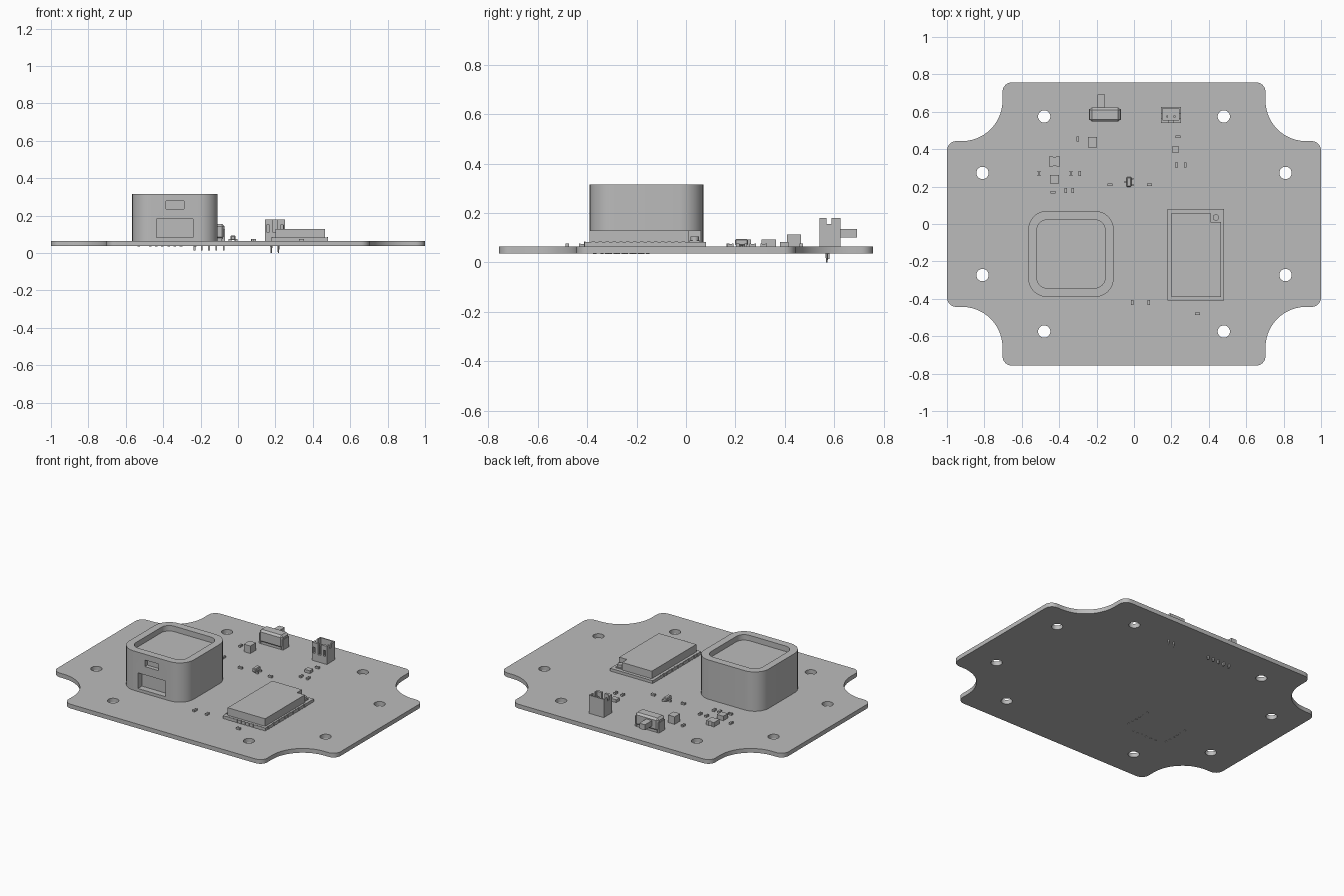
import bpy, bmesh, math
from mathutils import Vector

cube = bpy.data.objects.get("Cube")
if cube:
    bpy.data.objects.remove(cube, do_unlink=True)

grey = bpy.data.materials.new("plain grey")
grey.use_nodes = True
grey.diffuse_color = (0.5, 0.5, 0.5, 1)
grey.node_tree.nodes["Principled BSDF"].inputs["Base Color"].default_value = (0.5, 0.5, 0.5, 1)

TOP, BOTTOM = 0.064, 0.037


def finish(name, bm):
    bmesh.ops.recalc_face_normals(bm, faces=bm.faces)
    mesh = bpy.data.meshes.new(name)
    bm.to_mesh(mesh)
    bm.free()
    mesh.materials.append(grey)
    obj = bpy.data.objects.new(name, mesh)
    bpy.context.collection.objects.link(obj)
    return obj


def add_prism(bm, pts, z0, z1):
    face = bm.faces.new([bm.verts.new((x, y, z0)) for x, y in pts])
    new = bmesh.ops.extrude_face_region(bm, geom=[face])["geom"]
    bmesh.ops.translate(bm, vec=(0, 0, z1 - z0),
                        verts=[v for v in new if isinstance(v, bmesh.types.BMVert)])


def prisms(name, shapes, z0, z1):
    bm = bmesh.new()
    for pts in shapes:
        add_prism(bm, pts, z0, z1)
    return finish(name, bm)


def arc(cx, cy, r, a0, a1, n=8):
    angles = [math.radians(a0 + (a1 - a0) * i / n) for i in range(n + 1)]
    return [(cx + r * math.cos(a), cy + r * math.sin(a)) for a in angles]


def circle(x, y, r, n=24):
    return arc(x, y, r, 0, 360, n)[:-1]


def rect(cx, cy, w, d):
    return [(cx + sx * w / 2, cy + sy * d / 2)
            for sx, sy in ((-1, -1), (1, -1), (1, 1), (-1, 1))]


def rounded(cx, cy, w, d, r):
    pts = []
    for i, (sx, sy) in enumerate(((1, 1), (-1, 1), (-1, -1), (1, -1))):
        pts += arc(cx + sx * (w / 2 - r), cy + sy * (d / 2 - r), r, 90 * i, 90 * i + 90)
    return pts


def box(name, x, y, w, d, z0, z1, bevel=0):
    obj = prisms(name, [rect(x, y, w, d)], z0, z1)
    if bevel:
        mod = obj.modifiers.new("bevel", 'BEVEL')
        mod.width = bevel
        mod.segments = 1
    return obj


def activate(obj):
    bpy.ops.object.select_all(action='DESELECT')
    obj.select_set(True)
    bpy.context.view_layer.objects.active = obj


def cut(obj, *cutters):
    activate(obj)
    for cutter in cutters:
        cutter.hide_render = True
        mod = obj.modifiers.new("cut", 'BOOLEAN')
        mod.operation = 'DIFFERENCE'
        mod.solver = 'EXACT'
        mod.object = cutter
        bpy.ops.object.modifier_apply(modifier=mod.name)
        bpy.data.objects.remove(cutter, do_unlink=True)


def smooth(obj):
    activate(obj)
    bpy.ops.object.shade_smooth_by_angle(angle=math.radians(30))


# Circuit board: one quarter of the outline, mirrored around
quarter = (arc(0.95, 0.393, 0.05, 0, 90) + arc(0.92, 0.66, 0.217, 270, 180, 14)
           + arc(0.653, 0.707, 0.05, 0, 90))
outline = (quarter + [(-x, y) for x, y in reversed(quarter)]
           + [(-x, -y) for x, y in quarter] + [(x, -y) for x, y in reversed(quarter)])
board = prisms("circuit_board", [outline], BOTTOM, TOP)
holes = [circle(sx * x, sy * y, 0.033) for x, y in ((0.48, 0.575), (0.81, 0.273))
         for sx in (-1, 1) for sy in (-1, 1)]
cut(board, prisms("screw_holes", holes, 0, 0.1))
smooth(board)

# Sensor housing with a sunken top and two front openings
HX, HY = -0.337, -0.16
housing = prisms("sensor_housing", [rounded(HX, HY, 0.457, 0.46, 0.1)], TOP, 0.315)
cut(housing,
    prisms("top_recess", [rounded(HX, HY, 0.365, 0.365, 0.055)], 0.28, 0.4),
    box("large_opening", HX, -0.39, 0.195, 0.08, 0.083, 0.183),
    box("small_opening", HX, -0.39, 0.095, 0.05, 0.236, 0.278))
smooth(housing)

# Solder points of the sensor under the board, on three sides
pads = []
for i in range(6):
    t = i * 0.033
    pads += [circle(-0.23, -0.32 + t, 0.007, 8), circle(-0.53, -0.34 + t, 0.007, 8),
             circle(-0.47 + t, -0.37, 0.007, 8)]
prisms("sensor_solder_points", pads, BOTTOM - 0.002, BOTTOM + 0.002)

# Radio module: base plate, notched shield, edge contacts, aerial socket
box("module_base", 0.33, -0.165, 0.30, 0.49, TOP, 0.082)
shield = [(0.2, -0.39), (0.465, -0.39), (0.465, 0.01), (0.41, 0.01), (0.41, 0.06), (0.2, 0.06)]
prisms("module_shield", [shield], 0.082, 0.13)
contacts = [rect(0.33 + s * 0.149, -0.375 + i * 0.028, 0.006, 0.014)
            for s in (-1, 1) for i in range(14)]
contacts += [rect(0.22 + i * 0.028, -0.409, 0.014, 0.006) for i in range(9)]
prisms("module_contacts", contacts, TOP, 0.085)
box("aerial_socket_base", 0.438, 0.035, 0.042, 0.042, 0.082, 0.088)
smooth(prisms("aerial_socket", [circle(0.438, 0.035, 0.017, 16)], 0.086, 0.104))

# Slide switch with end tabs, lever and pins
SX, SY = -0.155, 0.585
box("switch_body", SX, SY, 0.165, 0.075, 0.075, 0.155, 0.012)
for s in (-1, 1):
    box("switch_end_tab", SX + s * 0.079, SY, 0.012, 0.06, TOP, 0.13)
box("switch_foot", SX, SY, 0.14, 0.06, TOP, 0.08)
box("switch_lever", -0.175, 0.655, 0.04, 0.075, 0.10, 0.135)
prisms("switch_pins", [rect(SX + i * 0.039, 0.575, 0.009, 0.012) for i in range(-2, 3)],
       0.014, TOP)

# Upright cable socket with open top, slots and two pins
CX, CY = 0.197, 0.582
socket = box("cable_socket", CX, CY, 0.106, 0.085, TOP, 0.18)
cut(socket,
    box("cavity", CX, CY + 0.004, 0.088, 0.062, 0.085, 0.25),
    box("middle_slot", CX, CY - 0.045, 0.022, 0.05, 0.11, 0.25),
    box("left_slot", CX + 0.037, CY - 0.045, 0.016, 0.05, 0.112, 0.15),
    box("right_slot", CX - 0.037, CY - 0.045, 0.016, 0.05, 0.112, 0.15),
    box("side_notch", CX, CY - 0.004, 0.2, 0.02, 0.155, 0.25))
for s in (-1, 1):
    box("socket_contact", CX + s * 0.019, CY - 0.008, 0.01, 0.01, 0.08, 0.15)
    bm = bmesh.new()
    bmesh.ops.create_cone(bm, cap_ends=True, segments=4, radius1=0.003, radius2=0.008,
                          depth=TOP)
    bmesh.ops.translate(bm, verts=bm.verts, vec=Vector((CX + s * 0.019, CY - 0.012, TOP / 2)))
    finish("socket_pin", bm)

# Larger components
box("tall_component", -0.222, 0.437, 0.046, 0.056, TOP, 0.112)
chip = box("notched_component", -0.425, 0.335, 0.054, 0.058, TOP, 0.092)
cut(chip, prisms("end_notches", [circle(-0.425, 0.335 + s * 0.036, 0.014, 12)
                                 for s in (-1, 1)], 0, 0.2))
box("square_component", -0.425, 0.24, 0.046, 0.046, TOP, 0.093)
box("flat_component", 0.222, 0.398, 0.038, 0.034, TOP, 0.082)

# Three-legged transistor
box("transistor_body", -0.027, 0.225, 0.026, 0.052, 0.069, 0.094, 0.004)
for dx, dy in ((-0.017, 0), (0.017, 0.017), (0.017, -0.017)):
    box("transistor_leg", -0.027 + dx, 0.225 + dy, 0.016, 0.01, TOP, 0.076)

# Small chips: body with two raised end caps, upright or lying
upright = [(-0.3, 0.455), (-0.508, 0.27), (-0.337, 0.27), (-0.29, 0.27), (-0.365, 0.18),
           (-0.327, 0.18), (0.227, 0.315), (0.275, 0.315), (-0.01, -0.42), (0.078, -0.42)]
lying = [(-0.433, 0.17), (-0.128, 0.21), (0.083, 0.21), (0.235, 0.467), (0.34, -0.48)]
for places, ux, uy in ((upright, 0, 1), (lying, 1, 0)):
    for x, y in places:
        box("small_chip", x, y, 0.013 + 0.012 * ux, 0.013 + 0.012 * uy, TOP, 0.075)
        for s in (-1, 1):
            box("small_chip_cap", x + s * 0.01 * ux, y + s * 0.01 * uy,
                0.014 - 0.008 * ux, 0.014 - 0.008 * uy, TOP, 0.076)
